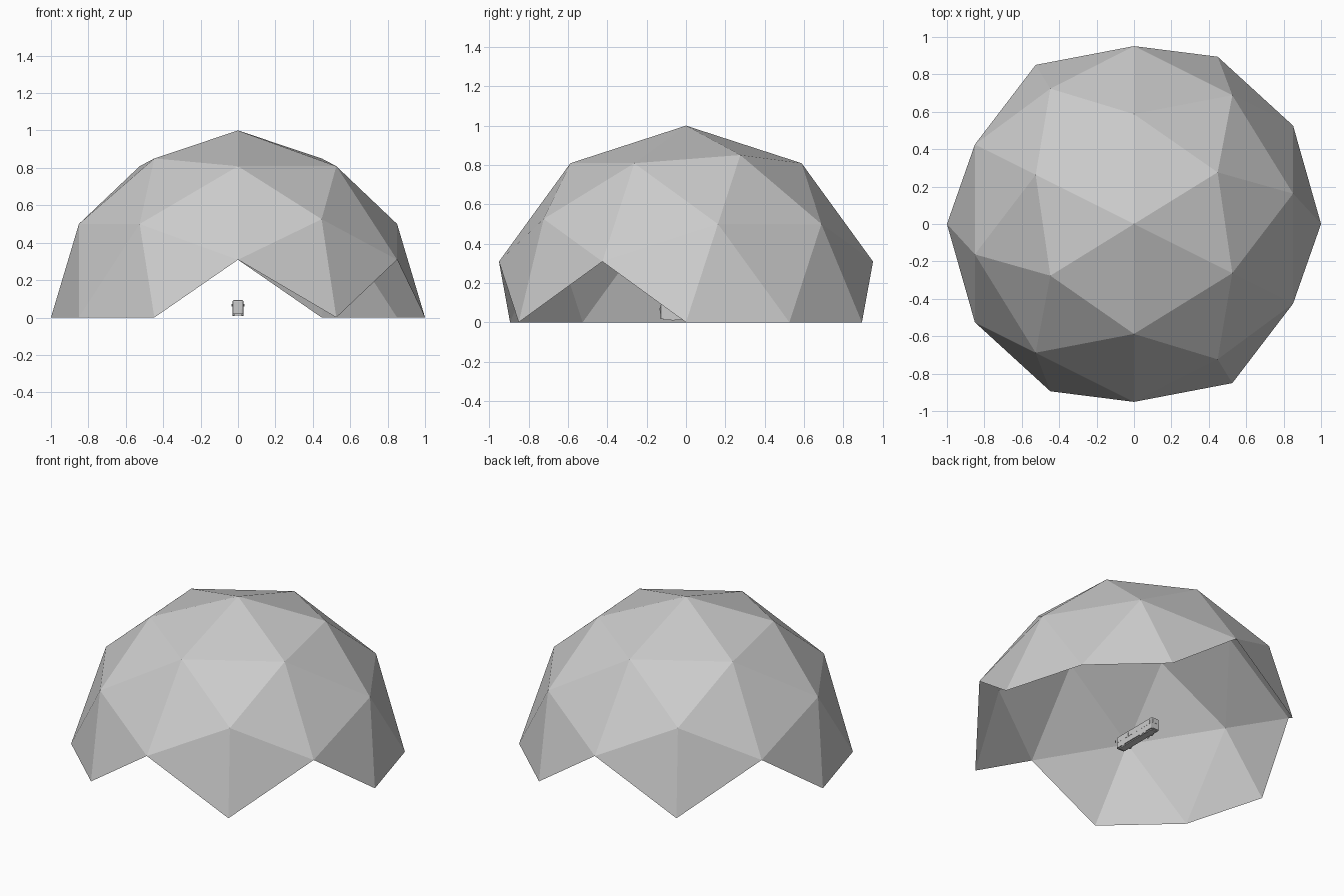
import bpy, bmesh, math
from mathutils import Vector, Matrix
from itertools import combinations

if "Cube" in bpy.data.objects:
    bpy.data.objects.remove(bpy.data.objects["Cube"])

grey = bpy.data.materials.new("light grey")
grey.diffuse_color = (0.6, 0.6, 0.6, 1)
grey.use_nodes = True
grey.node_tree.nodes["Principled BSDF"].inputs["Base Color"].default_value = grey.diffuse_color


def finish(name, bm):
    mesh = bpy.data.meshes.new(name)
    bm.to_mesh(mesh)
    bm.free()
    mesh.materials.append(grey)
    obj = bpy.data.objects.new(name, mesh)
    bpy.context.collection.objects.link(obj)
    return obj


def box(name, centre, size, bevel=0):
    bm = bmesh.new()
    bmesh.ops.create_cube(bm, size=1, matrix=Matrix.Translation(centre) @ Matrix.Diagonal((*size, 1)))
    if bevel:
        edges = [e for e in bm.edges if all(v.co.z > centre[2] for v in e.verts)
                 or abs(e.verts[0].co.z - e.verts[1].co.z) > 0.01]
        bmesh.ops.bevel(bm, geom=edges, offset=bevel, segments=2, affect='EDGES', profile=0.5)
    return finish(name, bm)


# geodesic dome: icosahedron corners plus edge midpoints pushed to the sphere
phi = (1 + math.sqrt(5)) / 2
corners = []
for a in (-1, 1):
    for b in (-phi, phi):
        corners += [Vector((a, 0, b)), Vector((0, b, a)), Vector((b, a, 0))]
mids = [(p + q) / 2 for p, q in combinations(corners, 2) if (p - q).length < 2.1]
turn = Matrix.Rotation(math.atan(1 / phi), 3, 'Z')
bm = bmesh.new()
for p in corners + mids:
    bm.verts.new(turn @ p.normalized())
bmesh.ops.convex_hull(bm, input=bm.verts[:])
# every panel reaching below the ground is left out, which makes the openings
low = [v for v in bm.verts if v.co.z < -0.01]
bmesh.ops.delete(bm, geom=low, context='VERTS')
bmesh.ops.recalc_face_normals(bm, faces=bm.faces[:])
if sum(f.normal.dot(f.calc_center_median()) for f in bm.faces) < 0:
    bmesh.ops.reverse_faces(bm, faces=bm.faces[:])
finish("dome", bm)

# small bus parked inside
y0, y1 = -0.13, 0.20
mid, length = (y0 + y1) / 2, y1 - y0
box("bus_body", (0, mid, 0.056), (0.058, length, 0.076), 0.009)
box("bus_chassis", (0, mid, 0.016), (0.044, length * 0.9, 0.008))
box("windscreen", (0, y0 - 0.0005, 0.062), (0.044, 0.002, 0.032))
box("rear_window", (0, y1 + 0.0005, 0.068), (0.044, 0.002, 0.024))
for s, side in ((-1, "left"), (1, "right")):
    # side windows, mirror and wheels
    for i in range(6):
        box(f"{side}_window_{i}", (s * 0.029, y0 + 0.04 + i * 0.05, 0.066), (0.002, 0.044, 0.026))
    box(f"{side}_mirror", (s * 0.0325, y0 - 0.003, 0.066), (0.005, 0.004, 0.014))
    for i, y in enumerate((y0 + 0.065, y1 - 0.10, y1 - 0.065)):
        bm = bmesh.new()
        bmesh.ops.create_cone(bm, cap_ends=True, segments=12, radius1=0.014, radius2=0.014, depth=0.01,
                              matrix=Matrix.Translation((s * 0.024, y, 0.022)) @ Matrix.Rotation(math.pi / 2, 4, 'Y'))
        finish(f"{side}_wheel_{i}", bm)
